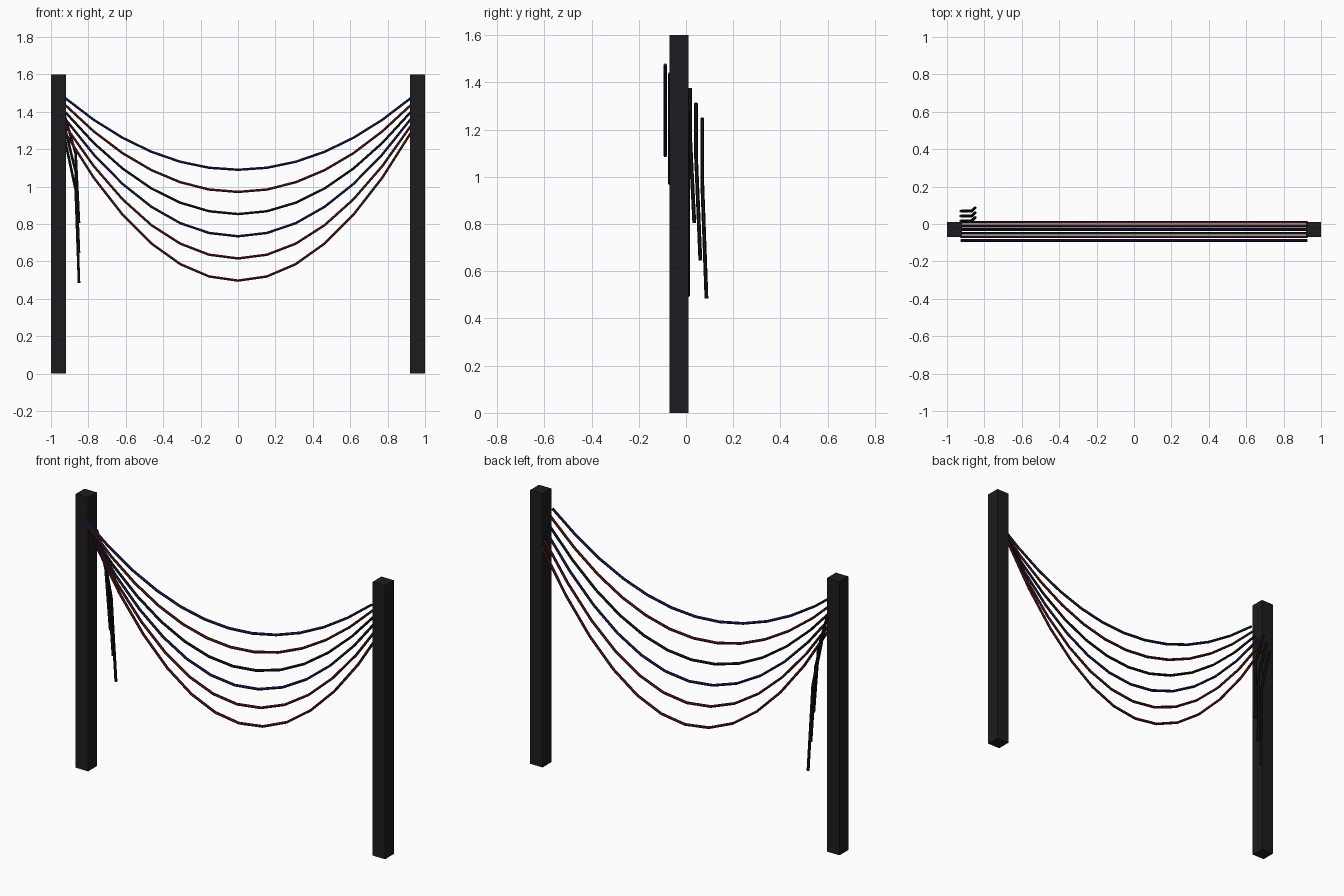
import bpy

if "Cube" in bpy.data.objects:
    bpy.data.objects.remove(bpy.data.objects["Cube"])


def material(name, rgb):
    m = bpy.data.materials.new(name)
    m.diffuse_color = (*rgb, 1)
    m.use_nodes = True
    m.node_tree.nodes["Principled BSDF"].inputs["Base Color"].default_value = m.diffuse_color
    return m


BLACK = material("black_rubber", (0.008, 0.008, 0.008))
POST = material("dark_post", (0.012, 0.012, 0.013))
RED = material("dark_red", (0.09, 0.01, 0.01))
BLUE = material("navy", (0.012, 0.012, 0.08))


def cable(name, points, radius, mat):
    """Round cable swept along a polyline, converted to a mesh."""
    cu = bpy.data.curves.new(name, 'CURVE')
    cu.dimensions = '3D'
    cu.bevel_depth = radius
    cu.bevel_resolution = 1
    cu.use_fill_caps = True
    sp = cu.splines.new('POLY')
    sp.points.add(len(points) - 1)
    for p, co in zip(sp.points, points):
        p.co = (*co, 1)
    ob = bpy.data.objects.new(name, cu)
    bpy.context.collection.objects.link(ob)
    bpy.ops.object.select_all(action='DESELECT')
    ob.select_set(True)
    bpy.context.view_layer.objects.active = ob
    bpy.ops.object.convert(target='MESH')
    ob = bpy.context.object
    ob.data.materials.clear()
    ob.data.materials.append(mat)
    bpy.ops.object.shade_smooth_by_angle()


# Square posts at both ends
for side, name in ((-1, "left_post"), (1, "right_post")):
    bpy.ops.mesh.primitive_cube_add(size=1, location=(side * 0.96, -0.03, 0.8))
    post = bpy.context.object
    post.name = name
    post.scale = (0.08, 0.08, 1.6)
    bpy.ops.object.transform_apply(location=False, rotation=False, scale=True)
    post.data.materials.append(POST)

# Six sagging cables, each hung lower and further back
SEGMENTS = 12
for i, mat in enumerate((BLUE, RED, BLACK, BLUE, RED, RED)):
    y = -0.088 + 0.0195 * i
    end, mid = 1.474 - 0.037 * i, 1.09 - 0.1185 * i
    pts = []
    for k in range(SEGMENTS + 1):
        t = 2 * k / SEGMENTS - 1
        pts.append((0.925 * t, y, mid + (end - mid) * t * t))
    cable(f"hanging_cable_{i + 1}", pts, 0.0075, mat)

# Three loose cable ends dangling by the left post
for i in range(3):
    y = 0.017 + 0.0258 * i
    top, bottom = 1.375 - 0.063 * i, 0.805 - 0.16 * i
    bend = top - 0.35 * (top - bottom)
    cable(f"loose_cable_{i + 1}",
          [(-0.925, y, top), (-0.868, y, bend), (-0.85, y + 0.018, bottom)],
          0.008, BLACK)
